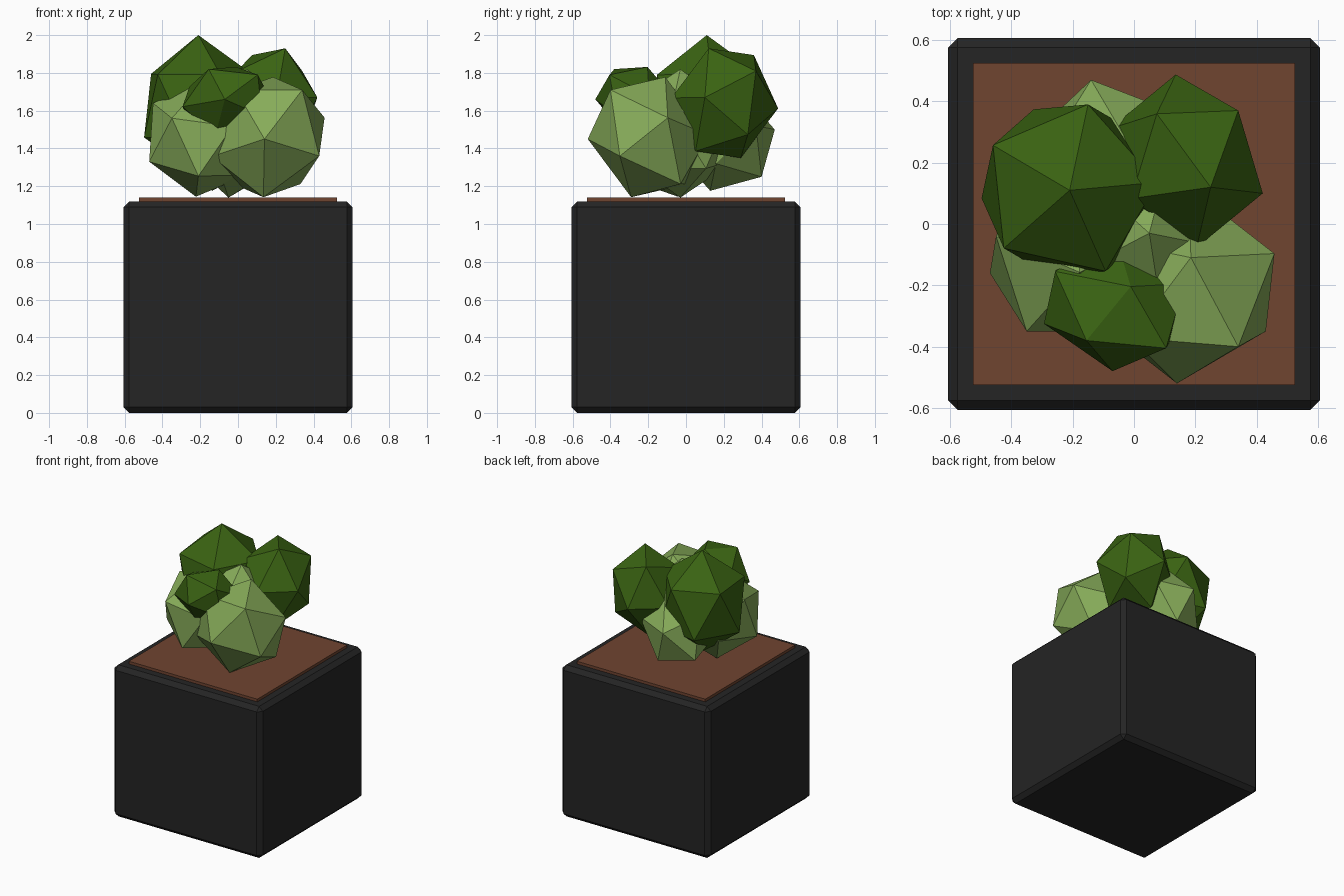
import bpy, bmesh
from mathutils import Vector

if "Cube" in bpy.data.objects:
    bpy.data.objects.remove(bpy.data.objects["Cube"])


def material(name, rgb):
    m = bpy.data.materials.new(name)
    m.diffuse_color = (*rgb, 1)
    m.use_nodes = True
    m.node_tree.nodes["Principled BSDF"].inputs["Base Color"].default_value = m.diffuse_color
    return m


BLACK = material("pot_black", (0.018, 0.018, 0.018))
SOIL = material("soil_brown", (0.16, 0.058, 0.03))
DARK = material("dark_green", (0.042, 0.125, 0.006))
LIGHT = material("light_green", (0.24, 0.41, 0.10))


def finish(bm, name, mat):
    bmesh.ops.recalc_face_normals(bm, faces=bm.faces)
    me = bpy.data.meshes.new(name)
    bm.to_mesh(me)
    bm.free()
    me.materials.append(mat)
    ob = bpy.data.objects.new(name, me)
    bpy.context.collection.objects.link(ob)
    return ob


def box(name, half, z0, z1, mat, bevel=0):
    bm = bmesh.new()
    bmesh.ops.create_cube(bm, size=1)
    for v in bm.verts:
        v.co = (v.co.x * 2 * half, v.co.y * 2 * half, z0 + (v.co.z + 0.5) * (z1 - z0))
    if bevel:
        bmesh.ops.bevel(bm, geom=bm.edges[:], offset=bevel, segments=1, affect='EDGES')
    return finish(bm, name, mat)


def leaf_ball(name, centre, p, q, r, mat):
    """Stretched icosahedron from its centre and the three corners of one face."""
    c, p, q, r = Vector(centre), Vector(p), Vector(q), Vector(r)
    k = 0.618034
    axes = [p, q, r, k * (p + q) - r, k * (q + r) - p, k * (r + p) - q]
    bm = bmesh.new()
    for a in axes:
        bm.verts.new(c + a)
        bm.verts.new(c - a)
    bmesh.ops.convex_hull(bm, input=bm.verts[:])
    return finish(bm, name, mat)


# Square planter and soil
box("planter", 0.606, 0, 1.12, BLACK, 0.03)
box("soil", 0.525, 1.10, 1.14, SOIL)

# Dark foliage
leaf_ball("foliage_dark_left", (-0.21, 0.11, 1.625),
          (0, 0, 0.375), (-0.25, 0.147, 0.17), (0.06, 0.28, 0.17), DARK)
leaf_ball("foliage_dark_right", (0.17, 0.205, 1.64),
          (0.08, -0.085, 0.29), (0.25, -0.105, 0.03), (0.17, 0.165, 0.17), DARK)
leaf_ball("foliage_dark_front", (-0.065, -0.26, 1.65),
          (-0.005, -0.22, 0.01), (-0.09, -0.12, 0.17), (0.17, -0.145, 0.14), DARK)

# Light foliage
leaf_ball("foliage_light_right", (0.16, -0.20, 1.46),
          (-0.02, -0.32, -0.01), (0.18, -0.20, 0.25), (0.27, -0.15, -0.10), LIGHT)
leaf_ball("foliage_light_left", (-0.20, -0.10, 1.45),
          (-0.15, -0.25, 0.11), (-0.25, 0.06, 0.19), (-0.27, -0.06, -0.12), LIGHT)
leaf_ball("foliage_light_back", (-0.08, 0.20, 1.45),
          (-0.06, 0.27, 0.05), (0.03, 0.20, -0.20), (0.20, 0.17, 0.07), LIGHT)
leaf_ball("foliage_light_core", (0.0, -0.03, 1.48),
          (0.05, 0, 0.34), (0.30, -0.05, 0.11), (0.12, 0.27, 0.14), LIGHT)
